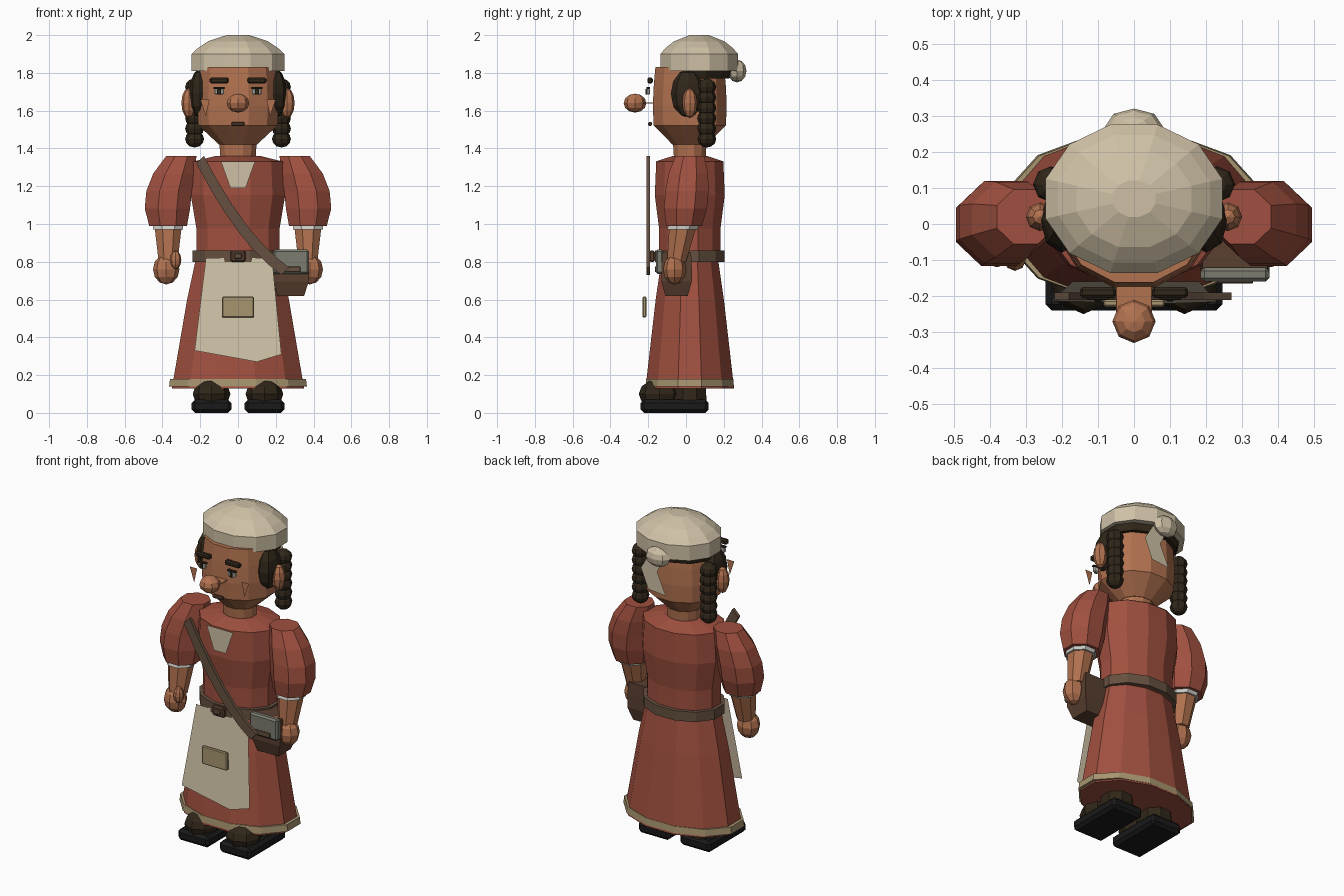
import bpy, bmesh, math
from mathutils import Matrix

starter = bpy.data.objects.get("Cube")
if starter:
    bpy.data.objects.remove(starter, do_unlink=True)


def material(name, red, green, blue):
    mat = bpy.data.materials.new(name)
    mat.use_nodes = True
    mat.diffuse_color = (red, green, blue, 1)
    shader = mat.node_tree.nodes["Principled BSDF"]
    shader.inputs["Base Color"].default_value = mat.diffuse_color
    return mat


skin = material("warm skin", 0.45, 0.17, 0.08)
red_cloth = material("red cloth", 0.35, 0.08, 0.05)
cream = material("cream linen", 0.62, 0.53, 0.38)
tan = material("tan trim", 0.39, 0.3, 0.16)
leather = material("brown leather", 0.13, 0.08, 0.05)
dark_leather = material("dark leather", 0.1, 0.05, 0.03)
grey = material("grey flap", 0.2, 0.2, 0.16)
dark_hair = material("dark hair", 0.03, 0.02, 0.01)
sole_black = material("sole black", 0.01, 0.01, 0.01)
white = material("pale white", 0.6, 0.6, 0.56)


def finish(name, mat, bm):
    bmesh.ops.recalc_face_normals(bm, faces=bm.faces)
    mesh = bpy.data.meshes.new(name)
    bm.to_mesh(mesh)
    bm.free()
    mesh.materials.append(mat)
    obj = bpy.data.objects.new(name, mesh)
    bpy.context.collection.objects.link(obj)
    return obj


def placed(center, size):
    return Matrix.Translation(center) @ Matrix.Diagonal((*size, 1))


def loft(name, mat, bottom, top, radii, depth, sides=12, bow=0):
    """Capped faceted tube: radii evenly spaced from bottom to top, centre bowed along x."""
    bm = bmesh.new()
    loops = []
    for index, radius in enumerate(radii):
        t = index / (len(radii) - 1)
        x, y, z = (low + (high - low) * t for low, high in zip(bottom, top))
        x += bow * math.sin(math.pi * t)
        reach = radius / math.cos(math.pi / sides)
        loop = []
        for side in range(sides):
            angle = math.tau * (side + 0.5) / sides
            loop.append(bm.verts.new((x + reach * math.cos(angle),
                                      y + reach * depth * math.sin(angle), z)))
        loops.append(loop)
    for lower, upper in zip(loops, loops[1:]):
        for side in range(sides):
            bm.faces.new((lower[side - 1], lower[side], upper[side], upper[side - 1]))
    bm.faces.new(loops[0])
    bm.faces.new(loops[-1])
    return finish(name, mat, bm)


def upright(name, mat, low, high, radii, depth, y=0.02):
    return loft(name, mat, (0, y, low), (0, y, high), radii, depth)


def box(name, mat, center, size):
    """Box with chamfered edges."""
    bm = bmesh.new()
    bmesh.ops.create_cube(bm, size=1, matrix=placed(center, size))
    bmesh.ops.bevel(bm, geom=bm.edges[:], offset=min(size) / 4, segments=1, affect='EDGES')
    return finish(name, mat, bm)


def ball(name, mat, center, radii, segments=8):
    bm = bmesh.new()
    bmesh.ops.create_uvsphere(bm, u_segments=segments, v_segments=6, radius=1,
                              matrix=placed(center, radii))
    return finish(name, mat, bm)


def plate(name, mat, outline, y, lean=0):
    """Flat sheet from an (x, z) outline, leaning in y with height."""
    bm = bmesh.new()
    bm.faces.new([bm.verts.new((x, y + lean * z, z)) for x, z in outline])
    return finish(name, mat, bm)


# Dress and belt
upright("skirt", red_cloth, 0.13, 0.83, (0.35, 0.31, 0.27, 0.22), 0.67)
upright("skirt_hem", tan, 0.14, 0.18, (0.365, 0.36), 0.64)
upright("torso", red_cloth, 0.8, 1.33, (0.22, 0.22, 0.25, 0.24), 0.74)
upright("shoulder_yoke", red_cloth, 1.33, 1.36, (0.24, 0.12), 0.76)
upright("belt", leather, 0.8, 0.86, (0.24, 0.24), 0.77)
box("belt_buckle", dark_leather, (0, -0.18, 0.83), (0.08, 0.03, 0.06))
box("buckle_plate", leather, (0, -0.19, 0.83), (0.04, 0.02, 0.03))
plate("neckline_panel", cream,
      [(-0.09, 1.33), (0.09, 1.33), (0.04, 1.19), (-0.04, 1.19)], -0.175)

# Apron with pocket
plate("apron", cream,
      [(-0.17, 0.82), (0.18, 0.82), (0.23, 0.31), (0.1, 0.27), (-0.23, 0.33)], -0.25, lean=0.11)
box("apron_pocket", tan, (0, -0.22, 0.56), (0.17, 0.02, 0.11))

# Shoulder strap sags along a parabola to the bag
steps = [step / 6 for step in range(7)]
strap_path = [(0.45 * t - 0.2, 1.34 - 0.87 * t + 0.28 * t * t) for t in steps]
half_width = 0.02
upper_edge = [(x + half_width, z + half_width) for x, z in strap_path]
lower_edge = [(x - half_width, z - half_width) for x, z in strap_path]
strap = plate("bag_strap", leather, upper_edge + lower_edge[::-1], -0.19)
strap.modifiers.new("thickness", 'SOLIDIFY').thickness = half_width

# Bag
bag_x = 0.28
loft("bag_body", dark_leather, (bag_x, -0.05, 0.62), (bag_x, -0.05, 0.85),
     (0.07, 0.095, 0.095, 0.09), 0.85, sides=4)
box("bag_flap", grey, (bag_x, -0.14, 0.8), (0.19, 0.04, 0.13))
box("bag_clasp", leather, (bag_x, -0.16, 0.76), (0.1, 0.01, 0.03))

# Neck, head and hair under the cap
upright("neck", skin, 1.3, 1.45, (0.09, 0.1), 0.9)
upright("head", skin, 1.42, 1.83, (0.1, 0.21, 0.215, 0.21, 0.2), 0.91)
upright("hair_cap", dark_hair, 1.77, 1.83, (0.21, 0.23), 0.8, y=0.06)

# Cap with knot and tail
upright("cap_band", cream, 1.81, 1.9, (0.245, 0.245), 0.84, y=0.07)
upright("cap_dome", cream, 1.9, 2, (0.245, 0.21, 0.16, 0.06), 0.84, y=0.07)
ball("cap_knot", cream, (0, 0.27, 1.81), (0.08, 0.05, 0.06))
plate("cap_tail", cream,
      [(-0.03, 1.8), (0.07, 1.8), (0.13, 1.7), (0.08, 1.58), (-0.04, 1.57), (0.02, 1.7)], 0.25)

# Nose and mouth
ball("nose", skin, (0, -0.27, 1.64), (0.06, 0.06, 0.05))
box("nose_bridge", skin, (0, -0.21, 1.64), (0.1, 0.08, 0.005))
box("mouth", dark_leather, (0, -0.19, 1.53), (0.07, 0.02, 0.02))

for name, s in (("left", 1), ("right", -1)):
    # Face details
    face_x = s * 0.1
    box(name + "_brow", dark_hair, (face_x, -0.19, 1.76), (0.1, 0.03, 0.03))
    box(name + "_eye", white, (face_x, -0.2, 1.7), (0.05, 0.02, 0.03))
    box(name + "_pupil", dark_hair, (face_x, -0.21, 1.7), (0.02, 0.01, 0.03))
    box(name + "_eyelid", dark_hair, (face_x, -0.2, 1.72), (0.06, 0.02, 0.01))
    plate(name + "_cheek", skin, [(s * 0.2, 1.66), (s * 0.15, 1.66), (s * 0.17, 1.57)], -0.18)
    ball(name + "_ear", skin, (s * 0.26, 0.02, 1.64), (0.04, 0.04, 0.08))

    # Side hair and braid
    ball(name + "_side_hair", dark_hair, (s * 0.2, 0.01, 1.69), (0.06, 0.09, 0.13))
    for knot in range(6):
        ball(f"{name}_braid_{knot}", dark_hair, (s * 0.23, 0.11, 1.45 + knot * 0.055),
             (0.05, 0.05, 0.045))

    # Puffed sleeve, cuff, forearm and hand
    loft(name + "_sleeve", red_cloth, (s * 0.37, -0.01, 0.99), (s * 0.3, 0.02, 1.36),
         (0.1, 0.12, 0.12, 0.11, 0.08), 0.95, sides=8, bow=s * 0.03)
    wrist = (s * 0.37, -0.05, 0.8)
    elbow = (s * 0.37, -0.02, 0.97)
    loft(name + "_forearm", skin, wrist, elbow, (0.05, 0.07), 1, sides=8)
    loft(name + "_cuff", white, elbow, (s * 0.37, -0.01, 1), (0.08, 0.08), 1, sides=8)
    ball(name + "_hand", skin, (s * 0.38, -0.06, 0.76), (0.07, 0.06, 0.08))
    ball(name + "_thumb", skin, (s * 0.33, -0.1, 0.81), (0.03, 0.03, 0.05))

    # Boots
    foot_x = s * 0.14
    box(name + "_sole", sole_black, (foot_x, -0.06, 0.035), (0.21, 0.36, 0.07))
    ball(name + "_boot_toe", dark_hair, (foot_x, -0.14, 0.1), (0.1, 0.11, 0.08))
    loft(name + "_boot_shaft", dark_hair, (foot_x, 0.02, 0.05), (foot_x, 0.02, 0.2),
         (0.09, 0.08), 1, sides=8)
